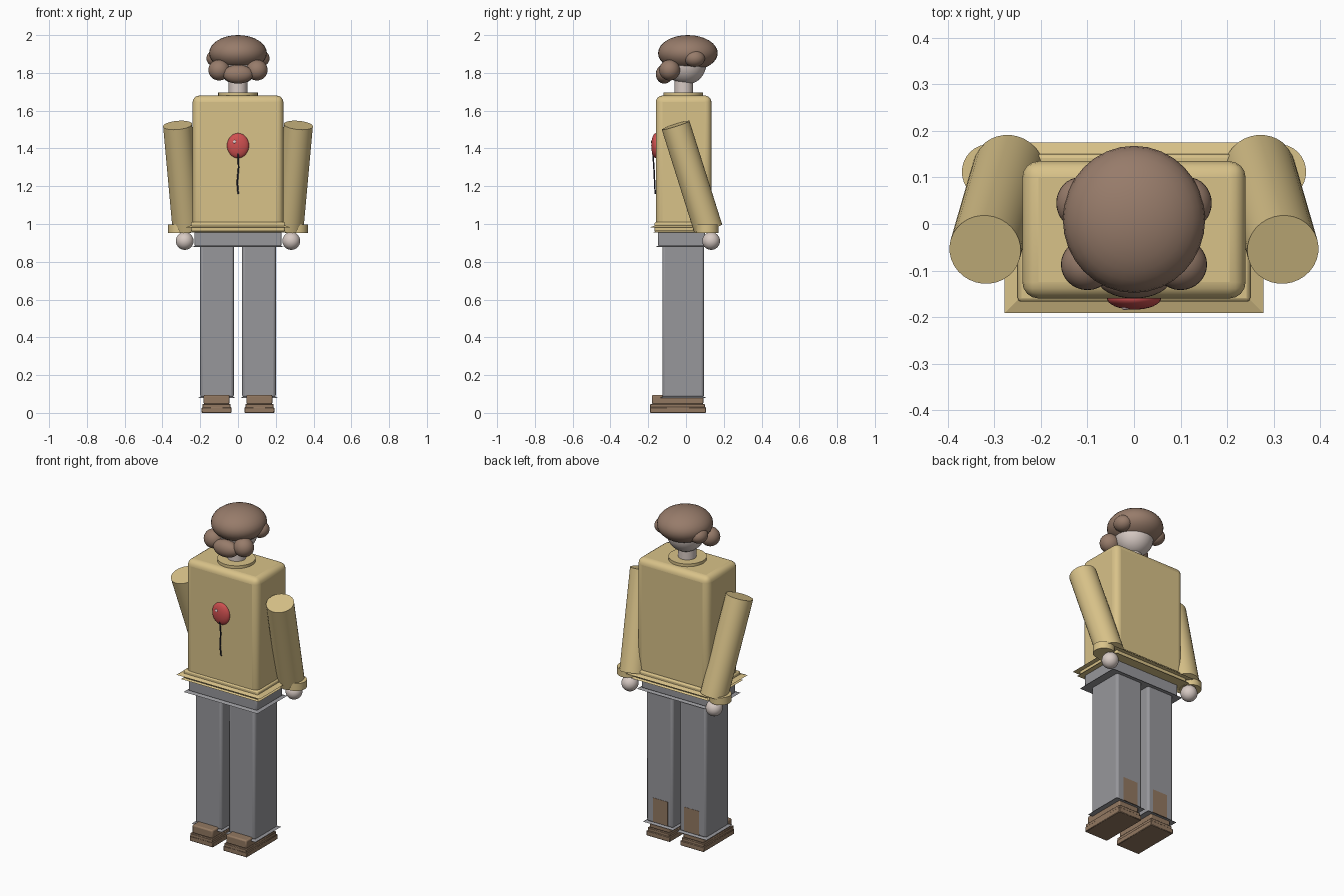
import bpy
import math
from mathutils import Vector

if "Cube" in bpy.data.objects:
    bpy.data.objects.remove(bpy.data.objects["Cube"], do_unlink=True)


def material(name, rgb):
    m = bpy.data.materials.new(name)
    m.use_nodes = True
    m.diffuse_color = (*rgb, 1)
    m.node_tree.nodes["Principled BSDF"].inputs["Base Color"].default_value = (*rgb, 1)
    return m


SHIRT = material("straw yellow cloth", (0.69, 0.54, 0.25))
PANTS = material("grey cloth", (0.31, 0.31, 0.33))
HAIR = material("brown hair", (0.31, 0.20, 0.145))
SHOE = material("brown leather", (0.29, 0.19, 0.12))
SKIN = material("pale skin", (0.68, 0.59, 0.55))
RED = material("red rubber", (0.62, 0.08, 0.08))
STRING = material("dark string", (0.03, 0.03, 0.05))
SHINE = material("pale shine", (0.85, 0.65, 0.65))


def finish(name, mat, angle=40):
    ob = bpy.context.object
    ob.name = name
    ob.data.materials.append(mat)
    bpy.ops.object.shade_smooth_by_angle(angle=math.radians(angle))
    return ob


def box(name, mat, x, y, z, bevel=0.0, segments=3):
    """Box from (low, high) ranges on each axis."""
    spans = (x, y, z)
    bpy.ops.mesh.primitive_cube_add(size=1, location=[(a + b) / 2 for a, b in spans])
    ob = bpy.context.object
    ob.scale = [b - a for a, b in spans]
    bpy.ops.object.transform_apply(location=False, rotation=False)
    finish(name, mat)
    if bevel:
        mod = ob.modifiers.new("rounded edges", "BEVEL")
        mod.width, mod.segments = bevel, segments
    return ob


def flare(name, mat, x, y, z, grow):
    """Shallow skirt whose lower rim spreads outwards by grow."""
    ob = box(name, mat, x, y, z)
    cx, cy = (x[1] - x[0]) / 2, (y[1] - y[0]) / 2
    for v in ob.data.vertices:
        if v.co.z < 0:
            v.co.x *= 1 + grow / cx
            v.co.y *= 1 + grow / cy
    return ob


def ball(name, mat, location, radii):
    bpy.ops.mesh.primitive_uv_sphere_add(segments=32, ring_count=16, location=location)
    bpy.context.object.scale = radii
    bpy.ops.object.transform_apply(location=False, rotation=False)
    return finish(name, mat, 180)


def tube(name, mat, start, end, radius, sides=32):
    a, b = Vector(start), Vector(end)
    bpy.ops.mesh.primitive_cylinder_add(vertices=sides, radius=radius,
                                        depth=(b - a).length, location=(a + b) / 2)
    bpy.context.object.rotation_euler = (b - a).to_track_quat("Z", "Y").to_euler()
    return finish(name, mat)


# Torso with layered hem
box("torso", SHIRT, (-0.24, 0.24), (-0.16, 0.135), (0.97, 1.68), 0.035, 4)
box("shirt_hem", SHIRT, (-0.25, 0.25), (-0.167, 0.15), (0.96, 1.01), 0.008, 2)
flare("hem_upper_flare", SHIRT, (-0.25, 0.25), (-0.163, 0.147), (0.982, 0.992), 0.028)
flare("hem_lower_flare", SHIRT, (-0.24, 0.24), (-0.155, 0.14), (0.955, 0.965), 0.02)
tube("collar", SHIRT, (0, -0.015, 1.675), (0, -0.015, 1.697), 0.105)

# Hips
box("hips", PANTS, (-0.23, 0.23), (-0.148, 0.1), (0.88, 0.965), 0.008, 2)
flare("hip_flare", PANTS, (-0.225, 0.225), (-0.145, 0.095), (0.877, 0.885), 0.022)

# Head, hair and beard
tube("neck", SKIN, (0, -0.012, 1.67), (0, -0.012, 1.79), 0.05)
ball("head", SKIN, (0, 0, 1.85), (0.108, 0.108, 0.112))
ball("hair_cap", HAIR, (0, 0.01, 1.905), (0.153, 0.158, 0.095))
ball("beard", HAIR, (0, -0.115, 1.793), (0.08, 0.045, 0.05))

# Balloon emblem on the chest
ball("balloon", RED, (0, -0.16, 1.415), (0.058, 0.024, 0.066))
ball("balloon_shine", SHINE, (-0.018, -0.18, 1.435), (0.009, 0.005, 0.009))
path = [(0, -0.176, 1.385), (0.003, -0.17, 1.30), (-0.004, -0.166, 1.22), (0.001, -0.163, 1.16)]
for i, (a, b) in enumerate(zip(path, path[1:])):
    tube(f"balloon_string_{i + 1}", STRING, a, b, 0.004, 8)

# Paired parts: model's right is -x, left is +x
for side, s in (("right", -1), ("left", 1)):
    def span(a, b):
        return tuple(sorted((s * a, s * b)))

    # Hair tufts
    ball(f"{side}_side_tuft", HAIR, (s * 0.117, 0.045, 1.877), (0.05, 0.055, 0.045))
    ball(f"{side}_front_tuft", HAIR, (s * 0.1, -0.087, 1.815), (0.057, 0.055, 0.055))

    # Arm, cuff and hand
    tube(f"{side}_arm", SHIRT, (s * 0.32, -0.055, 1.523), (s * 0.27, 0.118, 0.975), 0.077)
    tube(f"{side}_cuff", SHIRT, (s * 0.31, 0.112, 0.953), (s * 0.31, 0.112, 0.997), 0.06)
    ball(f"{side}_hand", SKIN, (s * 0.282, 0.133, 0.91), (0.047, 0.047, 0.047))

    # Trouser leg with flared hem and heel patch
    box(f"{side}_leg", PANTS, span(0.022, 0.2), (-0.125, 0.095), (0.08, 0.9), 0.014)
    flare(f"{side}_leg_flare", PANTS, span(0.03, 0.195), (-0.12, 0.09), (0.079, 0.087), 0.018)
    box(f"{side}_heel_patch", SHOE, span(0.055, 0.155), (0.09, 0.0965), (0.09, 0.235))

    # Shoe
    box(f"{side}_sole", SHOE, span(0.035, 0.192), (-0.19, 0.105), (0, 0.03), 0.003, 1)
    box(f"{side}_welt", SHOE, span(0.04, 0.188), (-0.19, 0.1), (0.026, 0.048), 0.003, 1)
    box(f"{side}_shoe_upper", SHOE, span(0.045, 0.182), (-0.18, 0.092), (0.045, 0.096), 0.008, 2)
